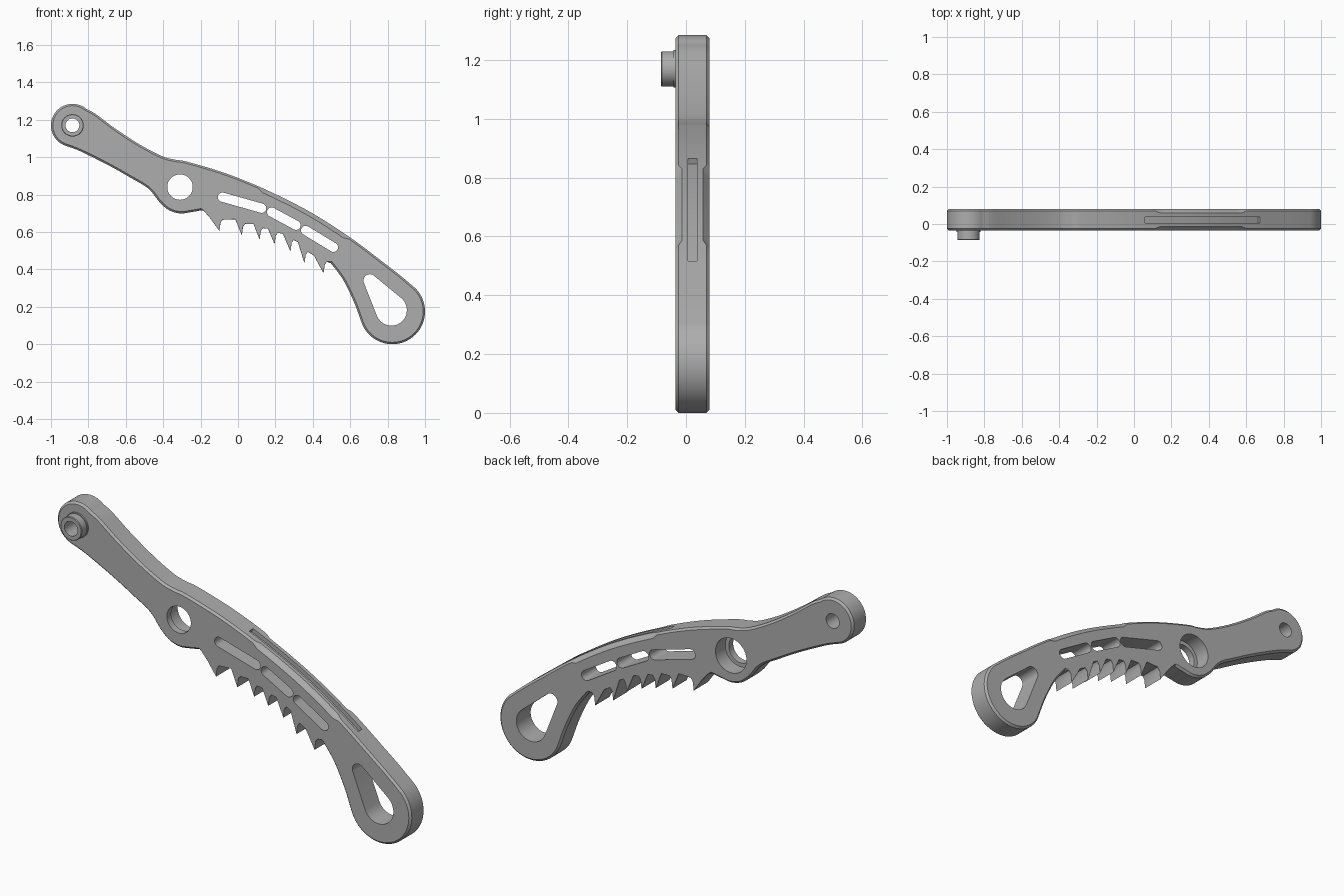
import bpy, bmesh, math
from mathutils import Vector

old = bpy.data.objects.get("Cube")
if old:
    bpy.data.objects.remove(old, do_unlink=True)

FRONT, BACK = -0.035, 0.08

metal = bpy.data.materials.new("satin grey metal")
metal.use_nodes = True
grey = (0.42, 0.42, 0.42, 1)
metal.diffuse_color = grey
metal.node_tree.nodes["Principled BSDF"].inputs["Base Color"].default_value = grey


def arc(cx, cz, r, a0, a1, n=32):
    angles = [math.radians(a0 + (a1 - a0) * i / n) for i in range(n + 1)]
    return [Vector((cx + r * math.cos(a), cz + r * math.sin(a))) for a in angles]


def circle(cx, cz, r, n=48):
    return arc(cx, cz, r, 0, 360, n)[:-1]


def spline(pts, n=8):
    """Smooth curve through the points, without its two end points."""
    p = [Vector(q) for q in pts]
    p = [2 * p[0] - p[1]] + p + [2 * p[-1] - p[-2]]
    out = []
    for a, b, c, d in zip(p, p[1:], p[2:], p[3:]):
        for i in range(n):
            t = i / n
            out.append(0.5 * (2 * b + (c - a) * t + (2 * a - 5 * b + 4 * c - d) * t * t
                              + (3 * b - a - 3 * c + d) * t ** 3))
    return out[1:]


def capsule(p, q, r, r2=None):
    """Rounded slot, or teardrop when the end radii differ."""
    r2 = r2 or r
    p, q = Vector(p), Vector(q)
    d = q - p
    a = math.degrees(math.atan2(d.y, d.x))
    s = math.degrees(math.acos((r - r2) / d.length))
    return arc(*p, r, a + s, a + 360 - s, 20) + arc(*q, r2, a - s, a + s, 20)


def normals(pts):
    out = []
    for i in range(len(pts)):
        t = (pts[(i + 1) % len(pts)] - pts[i - 1]).normalized()
        out.append(Vector((-t.y, t.x)))
    return out


def loft(name, loops):
    """Closed solid through (y, outline) sections."""
    bm = bmesh.new()
    rings = [[bm.verts.new((v.x, y(i) if callable(y) else y, v.y)) for i, v in enumerate(pts)]
             for y, pts in loops]
    n = len(rings[0])
    for a, b in zip(rings, rings[1:]):
        for i in range(n):
            j = (i + 1) % n
            bm.faces.new((a[i], a[j], b[j], b[i]))
    bm.faces.new(rings[0])
    bm.faces.new(rings[-1][::-1])
    bmesh.ops.recalc_face_normals(bm, faces=bm.faces)
    me = bpy.data.meshes.new(name)
    bm.to_mesh(me)
    bm.free()
    ob = bpy.data.objects.new(name, me)
    bpy.context.collection.objects.link(ob)
    me.materials.append(metal)
    return ob


def cut(ob, pts, y0=-0.2, y1=0.2):
    """Remove a prism from the object."""
    cutter = loft("cutter", [(y0, pts), (y1, pts)])
    mod = ob.modifiers.new("cut", "BOOLEAN")
    mod.operation, mod.solver, mod.object = "DIFFERENCE", "EXACT", cutter
    deps = bpy.context.evaluated_depsgraph_get()
    me = bpy.data.meshes.new_from_object(ob.evaluated_get(deps))
    ob.modifiers.clear()
    ob.data = me
    bpy.data.objects.remove(cutter, do_unlink=True)


def finish(ob):
    bpy.ops.object.select_all(action="DESELECT")
    ob.select_set(True)
    bpy.context.view_layer.objects.active = ob
    bpy.ops.object.shade_smooth_by_angle(angle=math.radians(30))


# Outline of the arm: grip lobe, spine, pivot head, belly, teeth, throat
lobe = arc(0.825, 0.175, 0.175, 197, 405, 48)
head = arc(-0.885, 1.17, 0.115, 50, 248, 40)
spine = spline([lobe[-1], (0.87, 0.365), (0.78, 0.435), (0.6, 0.57), (0.38, 0.71),
                (0.14, 0.83), (-0.07, 0.915), (-0.27, 0.975), (-0.34, 0.987),
                (-0.41, 1.007), (-0.53, 1.07), (-0.66, 1.155), (-0.76, 1.23), head[0]])
belly = spline([head[-1], (-0.84, 1.03), (-0.69, 0.955), (-0.58, 0.893), (-0.48, 0.832),
                (-0.42, 0.76), (-0.37, 0.717), (-0.31, 0.699), (-0.25, 0.706), (-0.19, 0.717)])
roots = [(-0.15, 0.675), (-0.015, 0.668), (0.083, 0.642), (0.16, 0.617),
         (0.24, 0.59), (0.32, 0.545), (0.405, 0.475)]
tips = [(-0.1, 0.605), (0.02, 0.583), (0.115, 0.56), (0.195, 0.535),
        (0.28, 0.497), (0.355, 0.433), (0.457, 0.38)]
teeth = [Vector((-0.185, 0.715))]
for root, tip in zip(roots, tips):
    tip = Vector(tip)
    teeth += [Vector(root), tip, tip + Vector((0.007, 0.045)), tip + Vector((0.018, 0.06))]
throat = spline([(0.49, 0.44), (0.53, 0.39), (0.57, 0.33), (0.62, 0.225), lobe[0]])

# Chamfer is wider along the thumb relief and almost nil on the teeth
outline = lobe + spine + head + belly + teeth + throat
chamfer = ([0.01] * len(lobe) + [0.022 if 0.13 < p.x < 0.6 else 0.01 for p in spine]
           + [0.01] * (len(head) + len(belly)) + [0.001] * len(teeth) + [0.01] * len(throat))
inset = [p + n * c for p, n, c in zip(outline, normals(outline), chamfer)]
arm = loft("arm", [(FRONT, inset), (lambda i: FRONT + chamfer[i], outline),
                   (lambda i: BACK - chamfer[i], outline), (BACK, inset)])

# Through holes, back counterbore and lightening slots
cut(arm, circle(-0.885, 1.17, 0.037))
cut(arm, circle(-0.31, 0.84, 0.068))
cut(arm, circle(-0.31, 0.84, 0.088), y0=0.0)
cut(arm, capsule((0.82, 0.182), (0.705, 0.34), 0.083, 0.034))
for a, b in [((-0.083, 0.786), (0.126, 0.727)), ((0.18, 0.706), (0.31, 0.636)),
             ((0.362, 0.608), (0.51, 0.518))]:
    cut(arm, capsule(a, b, 0.025))

# Groove along the spine
run = [(p, n) for p, n in zip(outline, normals(outline))
       if p in spine and 0.04 < p.x < 0.69]
groove = [p - n * 0.03 for p, n in run] + [p + n * 0.02 for p, n in run][::-1]
cut(arm, groove, 0.006, 0.038)
finish(arm)

# Pivot boss with a small collar, bored through
boss = loft("pivot_boss", [(y, circle(-0.885, 1.17, r)) for y, r in
                           [(-0.085, 0.057), (-0.082, 0.06), (-0.043, 0.06),
                            (-0.043, 0.064), (FRONT + 0.001, 0.064)]])
cut(boss, circle(-0.885, 1.17, 0.037))
finish(boss)
